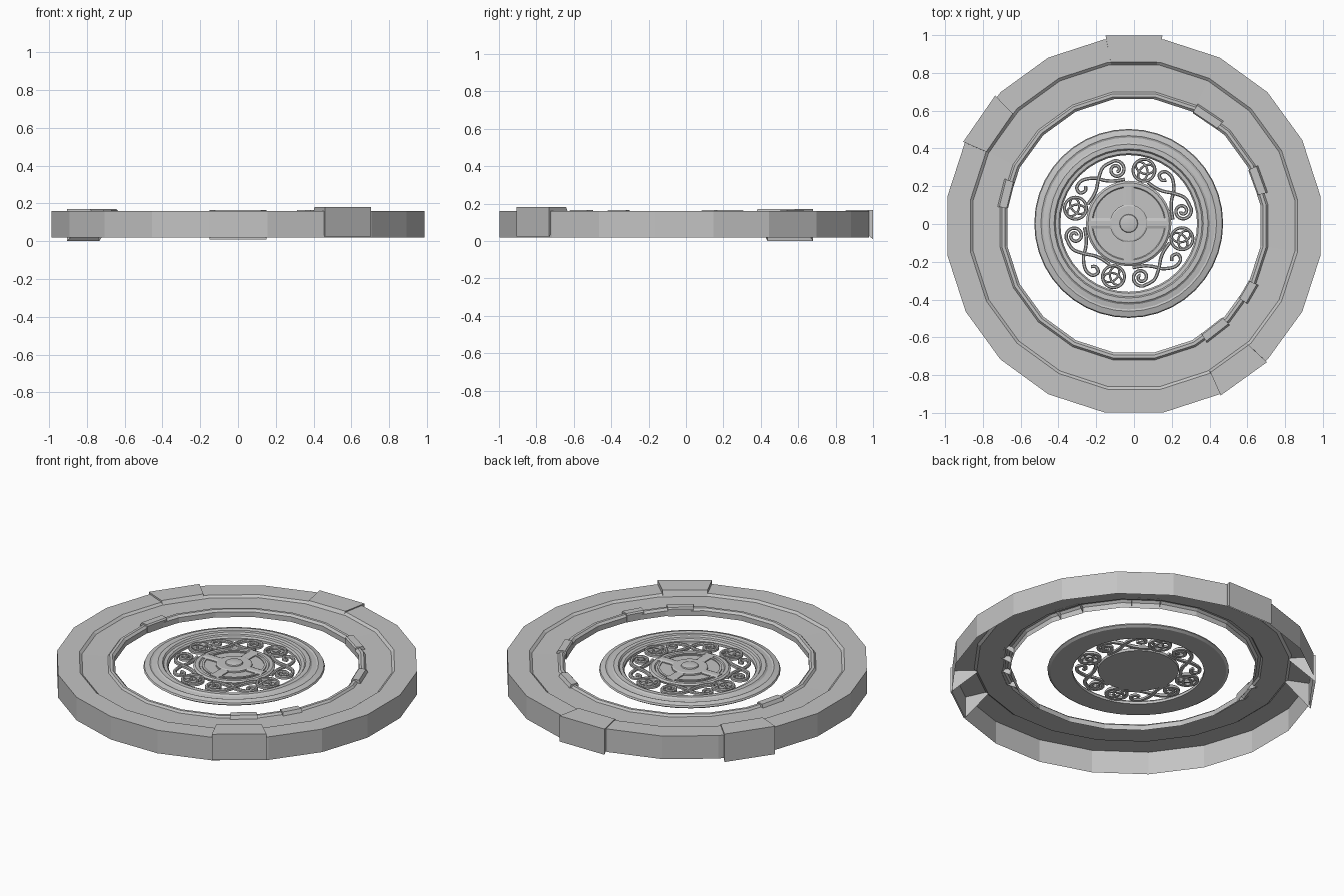
import bpy, bmesh
from math import sin, cos, pi, radians
from mathutils import Vector

cube = bpy.data.objects.get("Cube")
if cube:
    bpy.data.objects.remove(cube, do_unlink=True)

STONE = bpy.data.materials.new("grey_stone")
STONE.use_nodes = True
COLOUR = (0.55, 0.55, 0.55, 1)
STONE.diffuse_color = COLOUR
STONE.node_tree.nodes["Principled BSDF"].inputs["Base Color"].default_value = COLOUR

RING_C = Vector((0, -0.01, 0))
DISC_C = Vector((-0.028, 0.003, 0))


def polar(deg, r, z=0.0):
    return Vector((r * cos(radians(deg)), r * sin(radians(deg)), z))


def finish(bm, name, smooth=False, recalc=False):
    bmesh.ops.remove_doubles(bm, verts=bm.verts, dist=1e-5)
    if recalc:
        bmesh.ops.recalc_face_normals(bm, faces=bm.faces)
    mesh = bpy.data.meshes.new(name)
    bm.to_mesh(mesh)
    bm.free()
    mesh.materials.append(STONE)
    ob = bpy.data.objects.new(name, mesh)
    bpy.context.collection.objects.link(ob)
    if smooth:
        bpy.ops.object.select_all(action='DESELECT')
        ob.select_set(True)
        bpy.context.view_layer.objects.active = ob
        bpy.ops.object.shade_smooth_by_angle(angle=radians(25))
    return ob


def lathe(name, profile, sides, centre, start=0.0, closed=False, smooth=False):
    """Spin (radius, height) points, given from the outside inwards."""
    bm = bmesh.new()
    cols = [[bm.verts.new(centre + polar(start + 360 * i / sides, r, z)) for r, z in profile]
            for i in range(sides)]
    n = len(profile)
    for i in range(sides):
        a, b = cols[i], cols[(i + 1) % sides]
        for j in range(n if closed else n - 1):
            k = (j + 1) % n
            bm.faces.new((a[j], b[j], b[k], a[k]))
    return finish(bm, name, smooth)


def clamp_block(name, deg, half, profile, centre):
    """Straight block over the ring; profile is (radius, height, width factor)."""
    bm = bmesh.new()
    sides = [[bm.verts.new(centre + polar(deg + s * half * w, r, z)) for r, z, w in profile]
             for s in (-1, 1)]
    a, b = sides
    for j in range(len(profile) - 1):
        bm.faces.new((a[j], b[j], b[j + 1], a[j + 1]))
    bm.faces.new(a)
    bm.faces.new(b[::-1])
    return finish(bm, name)


def ribbon(bm, path, width, low, high, closed=False):
    """Flat strap with a bevelled top, swept along a planar path."""
    n = len(path)
    section = ((1, low), (1, high - 0.005), (0.5, high), (-0.5, high), (-1, high - 0.005), (-1, low))
    rows = []
    for i, p in enumerate(path):
        before = path[(i - 1) % n] if closed else path[max(i - 1, 0)]
        after = path[(i + 1) % n] if closed else path[min(i + 1, n - 1)]
        d = (after - before).normalized()
        side = Vector((d.y, -d.x, 0)) * width
        rows.append([bm.verts.new(p + side * s + Vector((0, 0, z))) for s, z in section])
    m = len(section)
    for i in range(n if closed else n - 1):
        a, b = rows[i], rows[(i + 1) % n]
        for j in range(m):
            bm.faces.new((a[j], b[j], b[(j + 1) % m], a[(j + 1) % m]))
    if not closed:
        bm.faces.new(rows[0])
        bm.faces.new(rows[-1][::-1])


def spline(pts, steps=5):
    """Smooth curve through the points."""
    p = [pts[0]] + pts + [pts[-1]]
    out = []
    for i in range(1, len(p) - 2):
        a, b, c, d = p[i - 1:i + 3]
        for k in range(steps):
            t = k / steps
            out.append(0.5 * (2 * b + (c - a) * t + (2 * a - 5 * b + 4 * c - d) * t ** 2
                              + (3 * b - a - 3 * c + d) * t ** 3))
    return out + [pts[-1]]


# Outer ring: open shell with a stepped top and a raised inner lip
lathe("outer_ring", [(1.0, 0.02), (1.0, 0.16), (0.877, 0.16), (0.862, 0.148), (0.718, 0.146),
                     (0.708, 0.158), (0.692, 0.158), (0.679, 0.146), (0.679, 0.115)],
      20, RING_C, start=9)

# Large clamps on the rim
for name, deg, half, low, high, outer in (("back_clamp", 90, 8.5, 0.01, 0.166, 1.02),
                                          ("front_clamp", -54.3, 8.6, 0.025, 0.182, 1.008),
                                          ("side_clamp", 145.3, 8.5, 0.0, 0.17, 1.008)):
    clamp_block(name, deg, half, [(outer, low, 1), (outer, high, 1), (0.875, high, 0.95),
                                  (0.86, 0.147, 0.95)], RING_C)

# Small clips on the inner lip
for i, (deg, half) in enumerate(((56, 6.5), (20, 6), (-30, 4.5), (-52, 6), (166, 6))):
    clamp_block(f"inner_clip_{i + 1}", deg, half,
                [(0.73, 0.145, 1), (0.72, 0.166, 1), (0.68, 0.166, 1), (0.673, 0.158, 1),
                 (0.673, 0.115, 1)], RING_C)

# Central disc: moulded rim
lathe("disc_rim", [(0.485, 0.105), (0.5, 0.115), (0.495, 0.125), (0.465, 0.134), (0.455, 0.13),
                   (0.43, 0.134), (0.42, 0.142), (0.395, 0.142), (0.388, 0.132), (0.37, 0.13),
                   (0.362, 0.12), (0.362, 0.105)], 40, DISC_C, closed=True, smooth=True)

# Hub plate, raised rings and button
lathe("hub_plate", [(0, 0.108), (0.222, 0.108), (0.226, 0.122), (0.215, 0.13), (0.195, 0.13),
                    (0.19, 0.124), (0, 0.124)], 40, DISC_C, smooth=True)
lathe("hub_ring", [(0.178, 0.12), (0.178, 0.13), (0.165, 0.13), (0.165, 0.12)], 40, DISC_C)
lathe("hub_boss", [(0.1, 0.12), (0.1, 0.134), (0.092, 0.138), (0, 0.138)], 32, DISC_C, smooth=True)
lathe("hub_button", [(0.05, 0.135), (0.046, 0.144), (0.03, 0.148), (0, 0.15)], 24, DISC_C, smooth=True)

# Hub spokes
bm = bmesh.new()
for deg in range(0, 360, 90):
    ribbon(bm, [DISC_C + polar(deg, 0.09), DISC_C + polar(deg, 0.2)], 0.028, 0.115, 0.135)
finish(bm, "hub_spokes", recalc=True)

# Filigree between hub and rim: scrolls, crossing strands and ringed knots
bm = bmesh.new()
LOW, HIGH = 0.112, 0.13
for turn in range(0, 360, 90):
    a0 = 13 + turn
    radial, tangent = polar(a0, 1), polar(a0 + 90, 1)

    # Scroll that unwinds into a tail
    eye = DISC_C + polar(a0, 0.292)
    scroll = []
    for i in range(30):
        t = -3 * pi * (1 - i / 30)
        s = 0.01 + 0.038 * i / 30
        scroll.append(eye + radial * s * cos(t) + tangent * s * sin(t))
    tail = spline([DISC_C + polar(a0 + d, r) for d, r in
                   ((0, 0.34), (11, 0.328), (20, 0.29), (30, 0.25), (40, 0.236), (52, 0.24))])
    ribbon(bm, scroll + tail, 0.009, LOW, HIGH)

    # Second strand, hooked at its end
    strand = spline([DISC_C + polar(a0 + d, r) for d, r in
                     ((-8, 0.235), (6, 0.238), (16, 0.26), (24, 0.3), (34, 0.335), (42, 0.335),
                      (45, 0.305), (40, 0.288), (36, 0.303))])
    ribbon(bm, strand, 0.009, LOW, HIGH - 0.003)

    # Ring with a three-lobed knot
    knot = DISC_C + polar(a0 + 61, 0.293)
    angles = [2 * pi * i / 36 for i in range(36)]
    ribbon(bm, [knot + Vector((cos(t), sin(t), 0)) * 0.058 for t in angles],
           0.008, LOW, HIGH, closed=True)
    ribbon(bm, [knot + 0.018 * (radial * (cos(t) + 2 * cos(2 * t)) + tangent * (sin(t) - 2 * sin(2 * t)))
                for t in angles], 0.006, LOW, HIGH - 0.003, closed=True)
finish(bm, "filigree", smooth=True, recalc=True)
